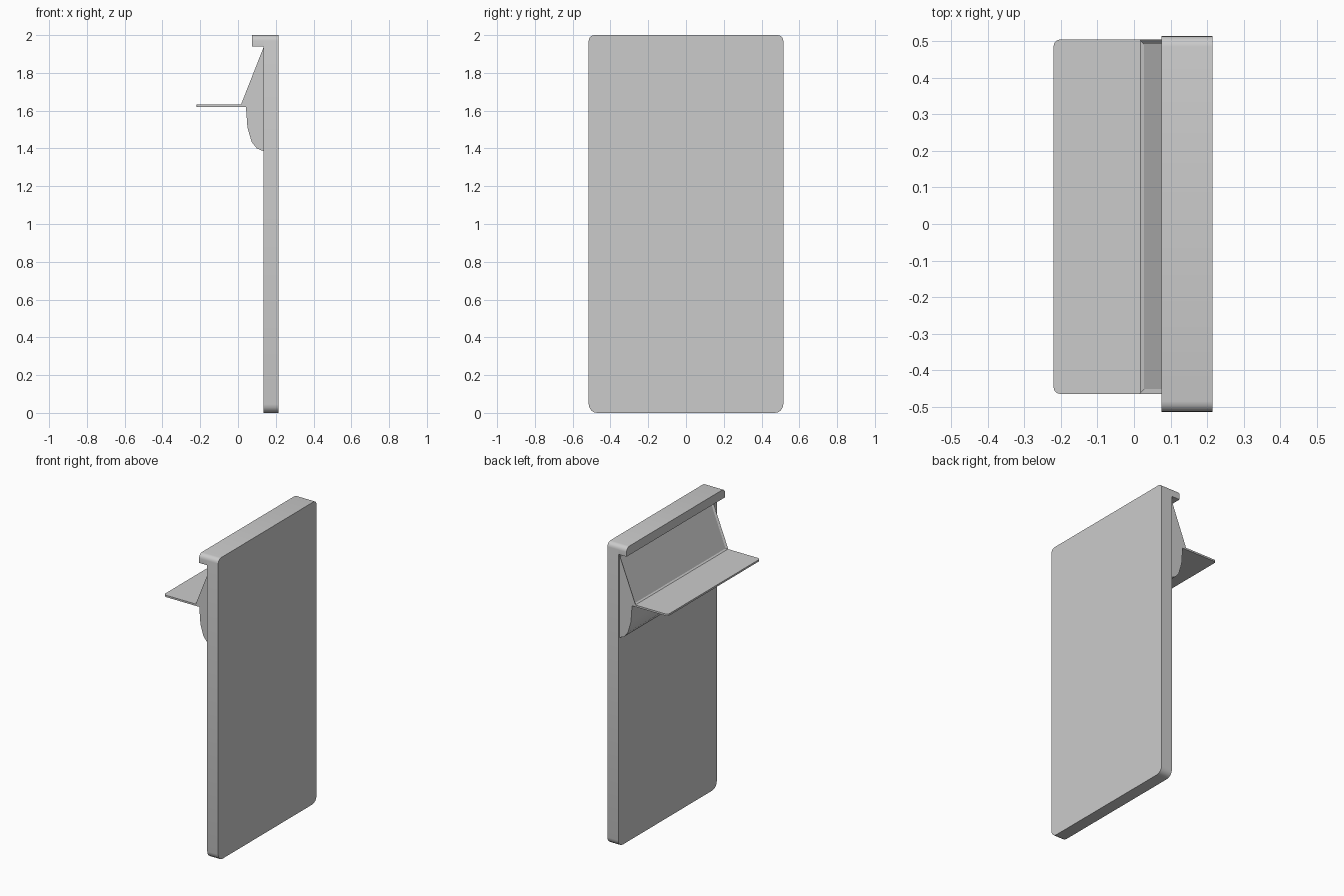
import bpy, bmesh, math
from mathutils import Vector

cube = bpy.data.objects.get("Cube")
if cube:
    bpy.data.objects.remove(cube, do_unlink=True)

grey = bpy.data.materials.new("light grey")
grey.use_nodes = True
colour = (0.6, 0.6, 0.6, 1)
grey.diffuse_color = colour
grey.node_tree.nodes["Principled BSDF"].inputs["Base Color"].default_value = colour


def rounded(corners, segments=4):
    """Outline from (u, v, radius) corners of a rectangle, with round corners."""
    points = []
    for i, (u, v, r) in enumerate(corners):
        here = Vector((u, v))
        before = (Vector(corners[i - 1][:2]) - here).normalized()
        after = (Vector(corners[(i + 1) % len(corners)][:2]) - here).normalized()
        if r == 0:
            points.append((u, v))
            continue
        centre = here + (before + after) * r
        for s in range(segments + 1):
            a = math.pi / 2 * s / segments
            points.append(tuple(centre - after * r * math.cos(a) - before * r * math.sin(a)))
    return points


def extrude(name, outline, place, offset, detail=None):
    """Solid made by sweeping a flat outline along an offset."""
    bm = bmesh.new()
    face = bm.faces.new([bm.verts.new(place(u, v)) for u, v in outline])
    swept = bmesh.ops.extrude_face_region(bm, geom=[face])["geom"]
    verts = [g for g in swept if isinstance(g, bmesh.types.BMVert)]
    bmesh.ops.translate(bm, verts=verts, vec=offset)
    bmesh.ops.recalc_face_normals(bm, faces=bm.faces)
    if detail:
        detail(bm)
    mesh = bpy.data.meshes.new(name)
    bm.to_mesh(mesh)
    bm.free()
    mesh.materials.append(grey)
    obj = bpy.data.objects.new(name, mesh)
    bpy.context.collection.objects.link(obj)
    bpy.ops.object.select_all(action='DESELECT')
    obj.select_set(True)
    bpy.context.view_layer.objects.active = obj
    bpy.ops.object.shade_smooth_by_angle(angle=math.radians(32))
    return obj


HALF = 0.515
FACE_X = 0.135

# Tall board with rounded corners
board = [(-HALF, 0, 0.045), (HALF, 0, 0.045), (HALF, 2, 0.03), (-HALF, 2, 0.03)]
extrude("board", rounded(board), lambda y, z: (FACE_X, y, z), (0.08, 0, 0))

# Lip overhanging along the top edge
lip = [(-HALF, 1.94, 0), (HALF, 1.94, 0), (HALF, 2, 0.03), (-HALF, 2, 0.03)]
extrude("top_lip", rounded(lip), lambda y, z: (0.075, y, z), (FACE_X - 0.075, 0, 0))


def recess_panel(bm):
    """Sink a framed panel into the sloping face."""
    slope = [f for f in bm.faces if f.normal.z > 0.2 and f.normal.x < -0.5]
    bmesh.ops.inset_region(bm, faces=slope, thickness=0.018)
    bmesh.ops.translate(bm, verts=slope[0].verts, vec=slope[0].normal * -0.008)


# Bracket with a sloping upper face and a curved underside
bracket = [(FACE_X, 1.935), (0.015, 1.63), (0.042, 1.62), (0.05, 1.51),
           (0.072, 1.435), (0.1, 1.4), (FACE_X, 1.385)]
extrude("bracket", bracket, lambda x, z: (x, -0.465, z), (0, 0.97, 0), recess_panel)

# Thin shelf with rounded outer corners
shelf = [(-0.22, -0.465, 0.018), (0.045, -0.465, 0), (0.045, 0.505, 0), (-0.22, 0.505, 0.018)]
extrude("shelf", rounded(shelf), lambda x, y: (x, y, 1.62), (0, 0, 0.012))
